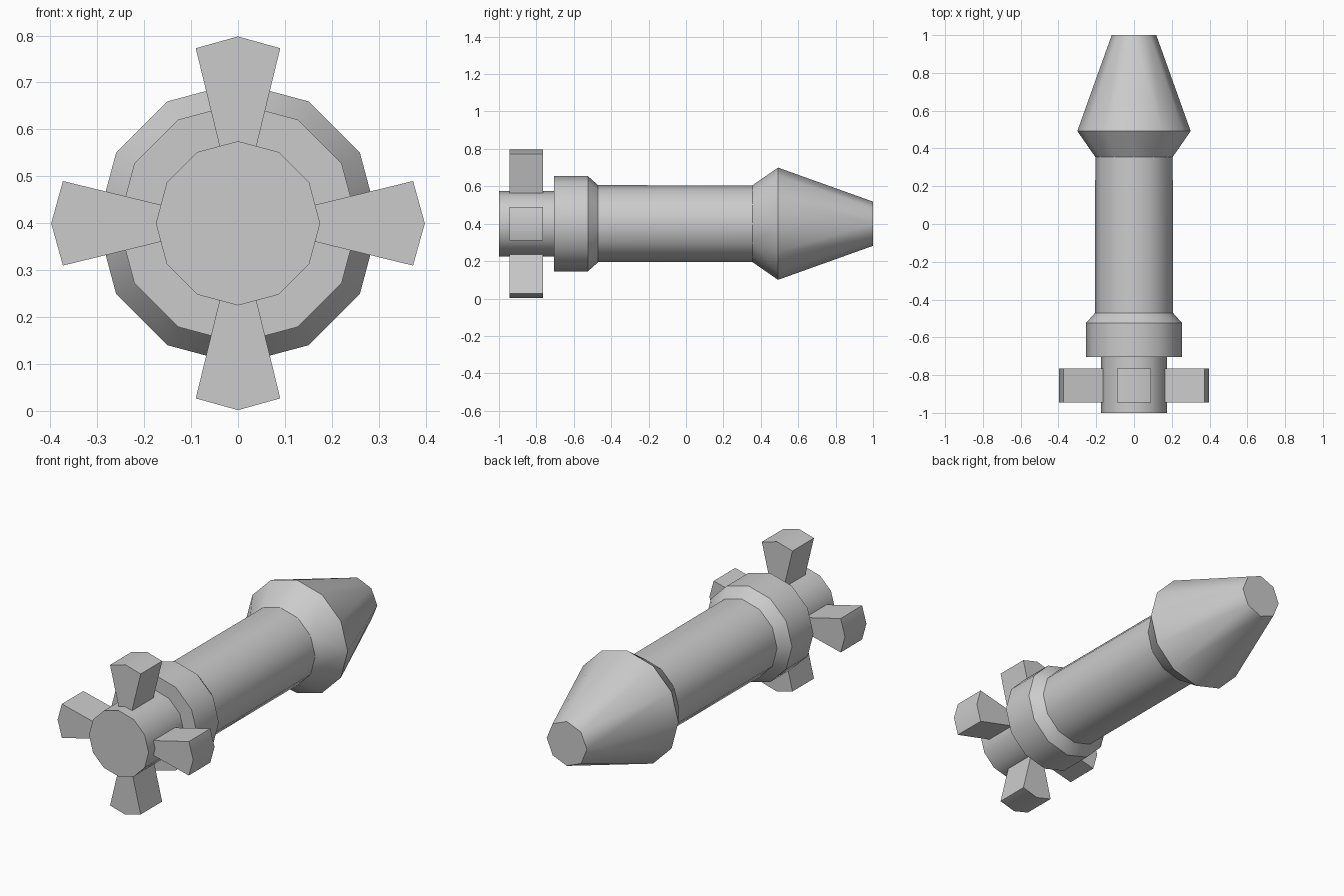
import bpy, bmesh
from math import sin, cos, tau, radians, pi

if "Cube" in bpy.data.objects:
    bpy.data.objects.remove(bpy.data.objects["Cube"])

AXIS_Z = 0.4
SIDES = 12


def ring(bm, y, r, n=SIDES):
    return [bm.verts.new((r * cos(tau * i / n), y, AXIS_Z + r * sin(tau * i / n)))
            for i in range(n)]


def finish(name, bm):
    bmesh.ops.recalc_face_normals(bm, faces=bm.faces)
    me = bpy.data.meshes.new(name)
    bm.to_mesh(me)
    bm.free()
    for p in me.polygons:
        p.use_smooth = True
    me.set_sharp_from_angle(angle=radians(38))
    ob = bpy.data.objects.new(name, me)
    bpy.context.collection.objects.link(ob)
    return ob


def flip_if_inward(ob):
    # open tubes: the first side face must point away from the axis
    me = ob.data
    side = max(me.polygons, key=lambda p: abs(p.normal.x) + abs(p.normal.z))
    c = side.center
    if side.normal.x * c.x + side.normal.z * (c.z - AXIS_Z) < 0:
        me.flip_normals()


def lathe(name, profile, cap=False):
    bm = bmesh.new()
    rings = [ring(bm, y, r) for y, r in profile]
    for a, b in zip(rings, rings[1:]):
        for i in range(SIDES):
            j = (i + 1) % SIDES
            bm.faces.new((a[i], a[j], b[j], b[i]))
    if cap:
        bm.faces.new(rings[0])
    flip_if_inward(finish(name, bm))


# Tail tube, stepped collar and main body
lathe("tail_tube", [(-1.0, 0.175), (-0.705, 0.175)], cap=True)
lathe("collar", [(-0.705, 0.175), (-0.705, 0.255), (-0.525, 0.255), (-0.47, 0.206)])
lathe("body_tube", [(-0.47, 0.206), (0.355, 0.205)])

# Nose: flared 12-sided base narrowing to a flat 8-sided tip
bm = bmesh.new()
ring(bm, 0.355, 0.205)
ring(bm, 0.492, 0.30)
ring(bm, 1.0, 0.118, 8)
bmesh.ops.convex_hull(bm, input=bm.verts[:])
bmesh.ops.recalc_face_normals(bm, faces=bm.faces)
back = [f for f in bm.faces if f.calc_center_median().y < 0.36]
bmesh.ops.delete(bm, geom=back, context='FACES_ONLY')
flip_if_inward(finish("nose", bm))

# Four wedge fins around the tail (half width, radius)
section = [(-0.037, 0.155), (0.037, 0.155), (0.09, 0.373), (0, 0.398), (-0.09, 0.373)]
for k, side in enumerate(("right", "top", "left", "bottom")):
    a = k * pi / 2
    bm = bmesh.new()
    loops = [[bm.verts.new((r * cos(a) - w * sin(a), y, AXIS_Z + r * sin(a) + w * cos(a)))
              for w, r in section] for y in (-0.945, -0.765)]
    for loop in loops:
        bm.faces.new(loop)
    for i in range(len(section)):
        j = (i + 1) % len(section)
        bm.faces.new((loops[0][i], loops[0][j], loops[1][j], loops[1][i]))
    finish("fin_" + side, bm)
